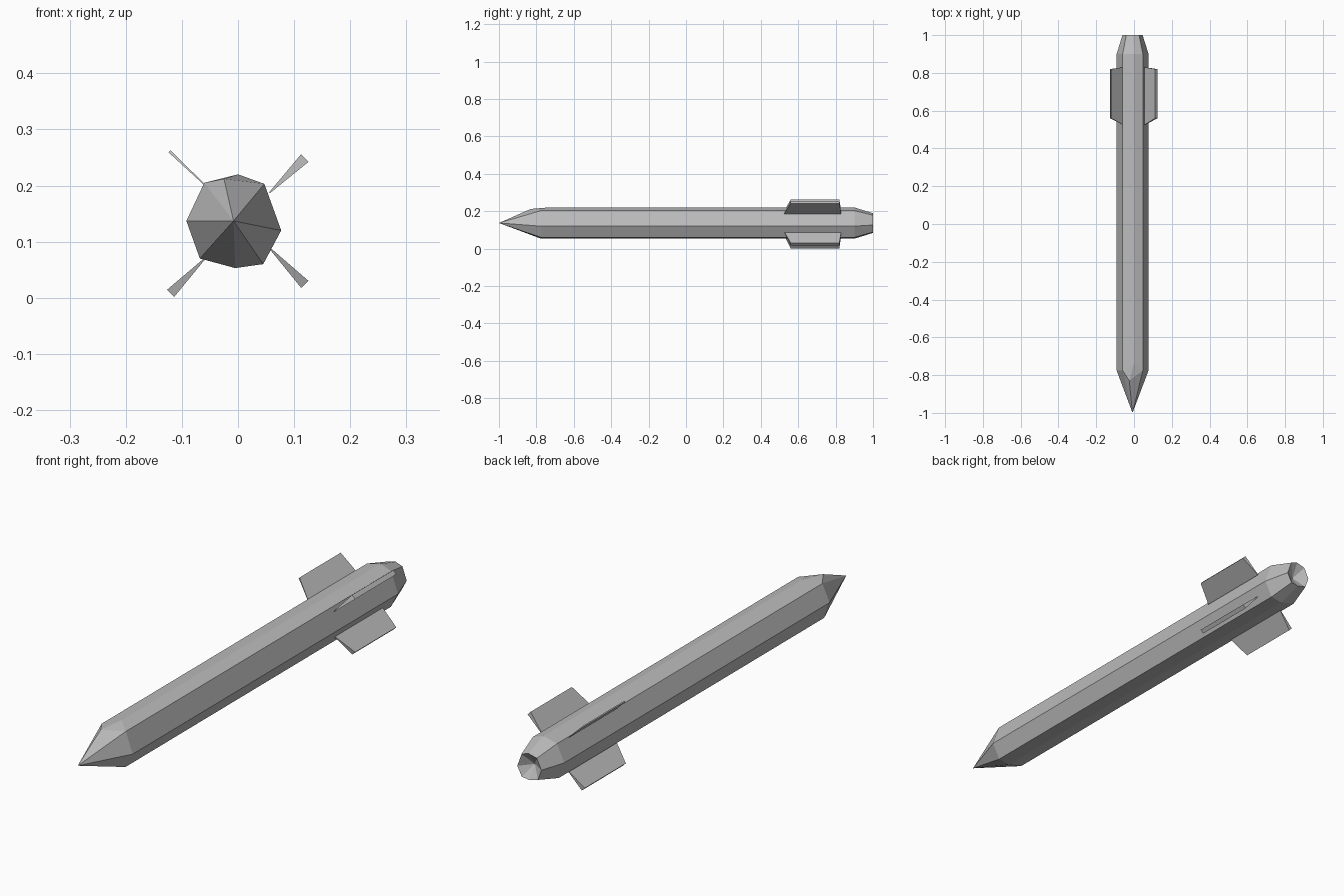
import bpy, bmesh
from mathutils import Vector

if "Cube" in bpy.data.objects:
    bpy.data.objects.remove(bpy.data.objects["Cube"])

grey = bpy.data.materials.new("plain_grey")
grey.use_nodes = True
colour = (0.5, 0.5, 0.5, 1)
grey.diffuse_color = colour
grey.node_tree.nodes["Principled BSDF"].inputs["Base Color"].default_value = colour


def finish(bm, name):
    bmesh.ops.recalc_face_normals(bm, faces=bm.faces)
    mesh = bpy.data.meshes.new(name)
    bm.to_mesh(mesh)
    bm.free()
    mesh.materials.append(grey)
    bpy.context.collection.objects.link(bpy.data.objects.new(name, mesh))


# Body: faceted hull from the nose tip through two full rings to a narrow tail
AXIS = Vector((-0.008, 0.137))
PROFILE = [Vector(p) for p in (
    (-0.06, 0.205), (0, 0.22), (0.047, 0.203), (0.077, 0.12),
    (0.045, 0.06), (-0.005, 0.053), (-0.068, 0.07), (-0.092, 0.137))]

bm = bmesh.new()
bm.verts.new((AXIS.x, -1, AXIS.y))
bm.verts.new((-0.025, -0.83, 0.212))
for i, p in enumerate(PROFILE):
    bm.verts.new((p.x, -0.735 if i == 1 else -0.775, p.y))
    bm.verts.new((p.x, 0.9, p.y))
    q = AXIS + (p - AXIS) * 0.63
    bm.verts.new((q.x, 1, q.y))
bmesh.ops.convex_hull(bm, input=bm.verts[:])

# Tail opening: a shallow cone pushed into the end face
cap = [f for f in bm.faces if all(v.co.y > 0.99 for v in f.verts)]
end = bmesh.ops.dissolve_faces(bm, faces=cap)["region"]
centre = bmesh.ops.poke(bm, faces=end)["verts"]
for v in centre:
    v.co.y = 0.965
finish(bm, "body")


# Fins: swept plates, thin at the root and thicker along the outer edge
def fin(name, root, tip, thickness):
    root, tip = Vector(root), Vector(tip)
    along = (tip - root).normalized()
    across = Vector((-along.y, along.x))
    bm = bmesh.new()
    corners = ((root, 0.525, 0.002), (root, 0.83, 0.002),
               (tip, 0.82, thickness), (tip, 0.56, thickness))
    sides = []
    for s in (-0.5, 0.5):
        ring = []
        for p, y, t in corners:
            q = p + across * t * s
            ring.append(bm.verts.new((q.x, y, q.y)))
        sides.append(ring)
        bm.faces.new(ring)
    a, b = sides
    for i in range(4):
        j = (i + 1) % 4
        bm.faces.new((a[i], a[j], b[j], b[i]))
    finish(bm, name)


fin("upper_left_fin", (0.056, 0.187), (0.119, 0.249), 0.019)
fin("upper_right_fin", (-0.058, 0.2), (-0.122, 0.261), 0.005)
fin("lower_left_fin", (0.055, 0.09), (0.119, 0.024), 0.018)
fin("lower_right_fin", (-0.058, 0.071), (-0.12, 0.008), 0.018)
